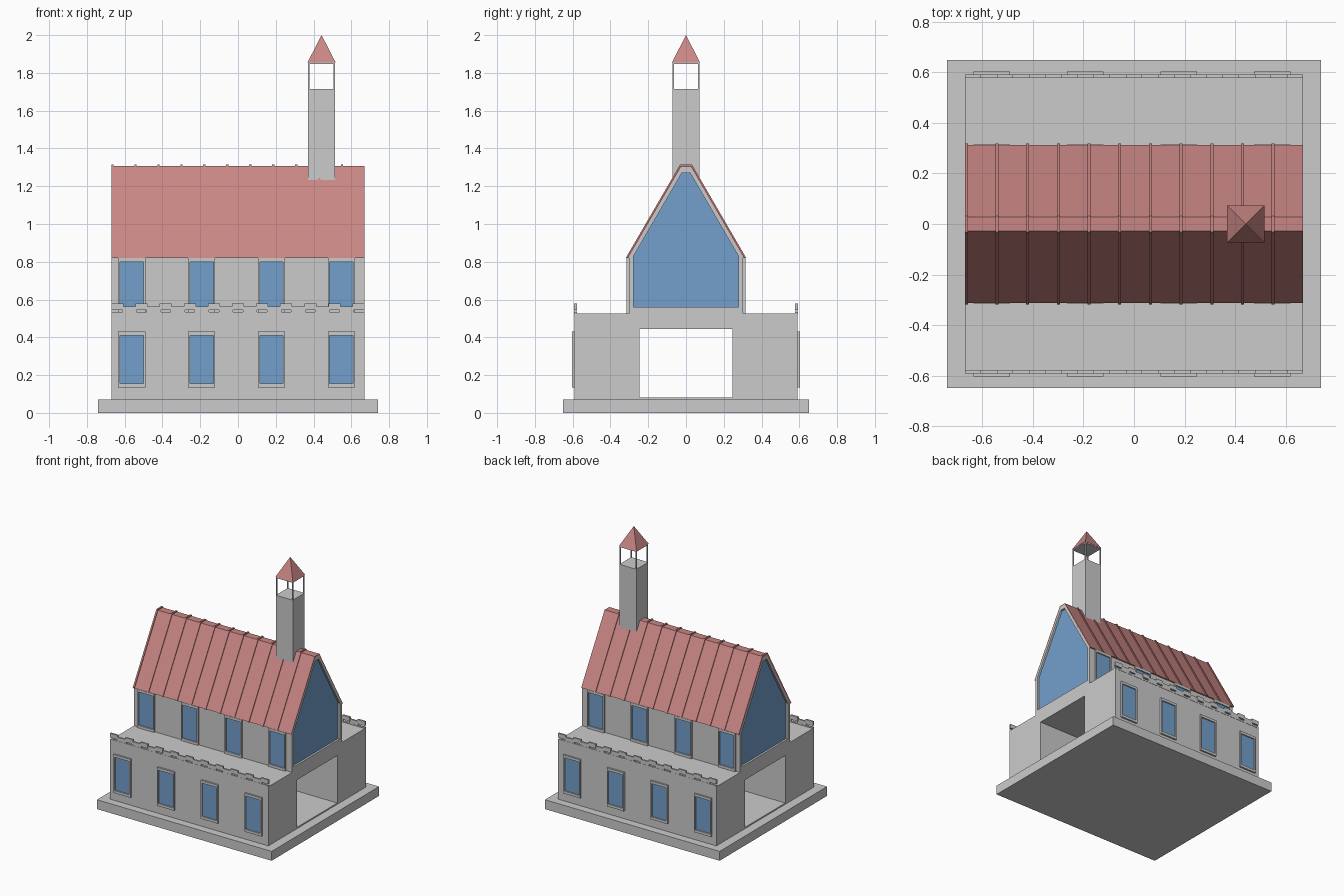
import bpy, bmesh

if "Cube" in bpy.data.objects:
    bpy.data.objects.remove(bpy.data.objects["Cube"])


def material(name, rgb):
    m = bpy.data.materials.new(name)
    m.diffuse_color = (*rgb, 1)
    m.use_nodes = True
    m.node_tree.nodes["Principled BSDF"].inputs["Base Color"].default_value = m.diffuse_color
    return m


RED = material("roof_red", (0.58, 0.24, 0.23))
BLUE = material("glass_blue", (0.17, 0.35, 0.6))


def finish(name, bm, mat=None):
    bmesh.ops.recalc_face_normals(bm, faces=bm.faces)
    me = bpy.data.meshes.new(name)
    bm.to_mesh(me)
    bm.free()
    ob = bpy.data.objects.new(name, me)
    bpy.context.collection.objects.link(ob)
    if mat:
        me.materials.append(mat)
    return ob


def add_box(bm, x0, x1, y0, y1, z0, z1):
    vs = bmesh.ops.create_cube(bm, size=1)["verts"]
    for v in vs:
        v.co.x = x1 if v.co.x > 0 else x0
        v.co.y = y1 if v.co.y > 0 else y0
        v.co.z = z1 if v.co.z > 0 else z0


def boxes(name, items, mat=None):
    bm = bmesh.new()
    for it in items:
        add_box(bm, *it)
    return finish(name, bm, mat)


def add_prism(bm, prof, x0, x1):
    # y-z profile extruded along x
    a = [bm.verts.new((x0, y, z)) for y, z in prof]
    b = [bm.verts.new((x1, y, z)) for y, z in prof]
    bm.faces.new(a)
    bm.faces.new(b[::-1])
    for i in range(len(a)):
        j = (i + 1) % len(a)
        bm.faces.new((a[i], b[i], b[j], a[j]))


def prism(name, prof, spans, mat=None):
    bm = bmesh.new()
    for x0, x1 in spans:
        add_prism(bm, prof, x0, x1)
    return finish(name, bm, mat)


def mirrored(half):
    # right half of a profile, bottom to top, completed on the left
    return half + [(-y, z) for y, z in reversed(half)]


HX = 0.67
ENDS = [(-HX, -0.645), (0.645, HX)]

# Plinth and ground floor with the open passage
boxes("plinth", [(-0.74, 0.74, -0.65, 0.65, 0, 0.072)])
boxes("passage_floor", [(-HX, HX, -0.25, 0.25, 0.07, 0.082)])
prism("ground_floor", [(-0.59, 0.07), (-0.245, 0.07), (-0.245, 0.445), (0.245, 0.445),
                       (0.245, 0.07), (0.59, 0.07), (0.59, 0.525), (-0.59, 0.525)], [(-HX, HX)])

# Upper hall body, gable frames and gable glass
outer = mirrored([(0.302, 0.525), (0.302, 0.825), (0.025, 1.302)])
inner = mirrored([(0.278, 0.56), (0.278, 0.83), (0.022, 1.27)])
prism("upper_hall", outer, [(-0.645, 0.645)])
bm = bmesh.new()
for x0, x1 in ENDS:
    rings = [[bm.verts.new((x, y, z)) for y, z in p]
             for x, p in ((x0, outer), (x1, outer), (x1, inner), (x0, inner))]
    for k in range(4):
        r, s = rings[k], rings[(k + 1) % 4]
        for i in range(6):
            j = (i + 1) % 6
            bm.faces.new((r[i], r[j], s[j], s[i]))
finish("gable_frames", bm)
prism("gable_glass", inner, [(-0.655, -0.64), (0.64, 0.655)], BLUE)


# Folded roof sheet and standing seams
def roof_profile(t):
    top = [(0.306 + t, 0.82), (0.026 + t * 0.4, 1.302 + t)]
    low = [(0.300, 0.82), (0.024, 1.298)]
    return ([top[0], top[1], (-top[1][0], top[1][1]), (-top[0][0], top[0][1])]
            + [(-low[0][0], low[0][1]), (-low[1][0], low[1][1]), low[1], low[0]])


prism("roof", roof_profile(0.006), [(-HX, HX)], RED)
seams = [-0.664 + 0.1215 * i for i in range(11)]
prism("roof_seams", roof_profile(0.013), [(x - 0.006, x + 0.006) for x in seams], RED)

# Windows on both long sides of both floors
frames, panes = [], []
for s in (-1, 1):
    for wall, z0, z1 in ((0.59, 0.135, 0.43), (0.302, 0.525, 0.82)):
        def ys(d):
            return sorted((s * (wall - 0.005), s * (wall + d)))
        for i in range(4):
            x = -0.5625 + 0.37 * i
            l, r = x - 0.072, x + 0.072
            frames += [(l, l + 0.01, *ys(0.013), z0, z1), (r - 0.01, r, *ys(0.013), z0, z1),
                       (l + 0.01, r - 0.01, *ys(0.013), z0, z0 + 0.02),
                       (l + 0.01, r - 0.01, *ys(0.013), z1 - 0.02, z1)]
            panes.append((l + 0.01, r - 0.01, *ys(0.004), z0 + 0.02, z1 - 0.02))
boxes("window_frames", frames)
boxes("window_panes", panes, BLUE)

# Stepped parapets along the terraces
bars = []
n = 21
w = 2 * HX / n
for s in (-1, 1):
    y0, y1 = sorted((s * 0.578, s * 0.592))
    bars.append((-HX, HX, y0, y1, 0.52, 0.534))
    for i in range(n):
        x = -HX + i * w
        if i % 2 == 0:
            bars.append((x, x + w, y0, y1, 0.545, 0.578))
        else:
            bars.append((x - 0.006, x + w + 0.006, y0 + 0.001, y1 - 0.001, 0.53, 0.564))
boxes("parapets", bars)

# Bell tower: shaft, open lantern and pyramid cap
cx, h = 0.4425, 0.072
boxes("tower_shaft", [(cx - h, cx + h, -h, h, 1.22, 1.715)])
p = 0.008
posts = [(cx + (h - p if a > 0 else -h), cx + (h if a > 0 else p - h),
          h - p if b > 0 else -h, h if b > 0 else p - h, 1.71, 1.852)
         for a in (-1, 1) for b in (-1, 1)]
boxes("lantern_posts", posts)
boxes("lantern_plate", [(cx - h, cx + h, -h, h, 1.848, 1.856)])
bm = bmesh.new()
base = [bm.verts.new((cx + a * 0.074, b * 0.074, 1.856)) for a, b in ((-1, -1), (1, -1), (1, 1), (-1, 1))]
tip = bm.verts.new((cx, 0, 2.0))
bm.faces.new(base)
for i in range(4):
    bm.faces.new((base[i], base[(i + 1) % 4], tip))
finish("tower_cap", bm, RED)
